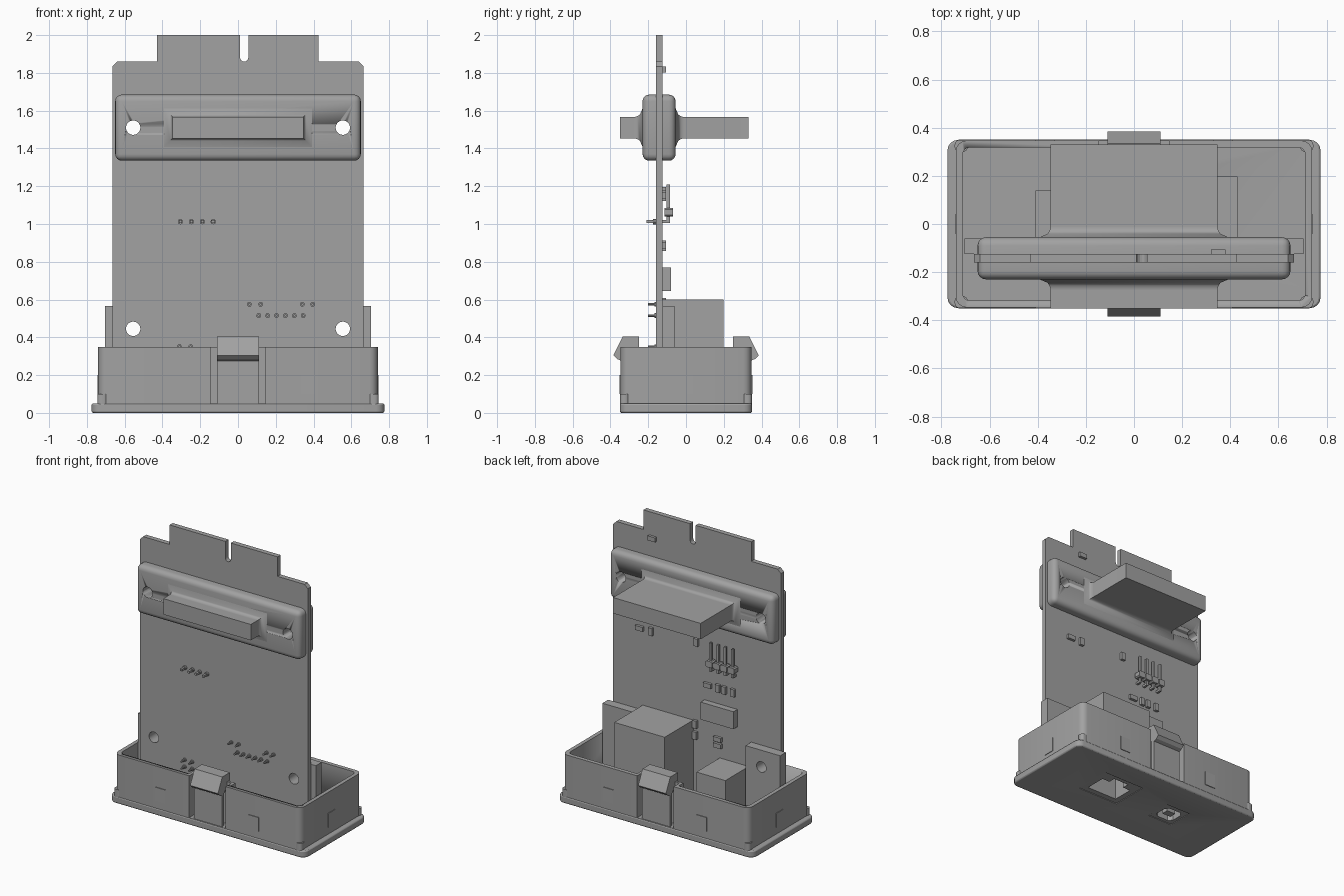
import bpy, bmesh, math
from mathutils import Vector, Matrix

default = bpy.data.objects.get("Cube")
if default:
    bpy.data.objects.remove(default)

grey = bpy.data.materials.new("plain_grey")
grey.use_nodes = True
GREY = (0.36, 0.36, 0.36, 1)
grey.diffuse_color = GREY
grey.node_tree.nodes["Principled BSDF"].inputs["Base Color"].default_value = GREY


def finish(bm, name, smooth=False):
    bmesh.ops.recalc_face_normals(bm, faces=bm.faces)
    mesh = bpy.data.meshes.new(name)
    bm.to_mesh(mesh)
    bm.free()
    mesh.materials.append(grey)
    ob = bpy.data.objects.new(name, mesh)
    bpy.context.collection.objects.link(ob)
    if smooth:
        bpy.ops.object.select_all(action='DESELECT')
        ob.select_set(True)
        bpy.context.view_layer.objects.active = ob
        bpy.ops.object.shade_smooth_by_angle(angle=math.radians(35))
    return ob


def box(name, x, y, z, r=0, axis=None, segs=4):
    """Box from ranges; rounds edges along one axis, or all edges."""
    bm = bmesh.new()
    bmesh.ops.create_cube(bm, size=1)
    for v in bm.verts:
        v.co = Vector([(a + b) / 2 + c * (b - a) for (a, b), c in zip((x, y, z), v.co)])
    if r:
        edges = [e for e in bm.edges if axis is None
                 or abs((e.verts[0].co - e.verts[1].co).normalized()[axis]) > 0.9]
        bmesh.ops.bevel(bm, geom=edges, offset=r, segments=segs, profile=0.5, affect='EDGES')
    return finish(bm, name, bool(r))


def prism(name, pts, place, depth):
    """Extrude a flat outline; place(a, b, t) maps it into space."""
    bm = bmesh.new()
    lo, hi = [[bm.verts.new(place(a, b, t)) for a, b in pts] for t in depth]
    bm.faces.new(lo)
    bm.faces.new(hi)
    n = len(pts)
    for i in range(n):
        bm.faces.new((lo[i], lo[(i + 1) % n], hi[(i + 1) % n], hi[i]))
    return finish(bm, name)


def rod(name, p, q, r, sides=10):
    p, q = Vector(p), Vector(q)
    bm = bmesh.new()
    turn = (q - p).to_track_quat('Z', 'Y').to_matrix().to_4x4()
    bmesh.ops.create_cone(bm, cap_ends=True, segments=sides, radius1=r, radius2=r,
                          depth=(q - p).length, matrix=Matrix.Translation((p + q) / 2) @ turn)
    return finish(bm, name, True)


def cut(target, *cutters):
    for c in cutters:
        m = target.modifiers.new("cut", 'BOOLEAN')
        m.operation, m.solver, m.object = 'DIFFERENCE', 'EXACT', c
        c.hide_render = True
        bpy.context.view_layer.objects.active = target
        bpy.ops.object.modifier_apply(modifier=m.name)
        bpy.data.objects.remove(c)


def sym(a):
    return (-a, a)


def hole(x, z, r=0.038):
    return rod("hole_cutter", (x, -0.5, z), (x, 0.5, z), r, 32)


# Circuit board with edge tab and rounded key slot
BACK = -0.125
slot = [(0.033 + 0.022 * math.cos(t), 1.882 - 0.022 * math.sin(t))
        for t in [math.pi * i / 8 for i in range(9)]]
outline = [(-0.665, 0.05), (0.665, 0.05), (0.665, 1.835), (0.64, 1.86), (0.425, 1.86),
           (0.425, 2), (0.055, 2)] + slot + [(0.011, 2), (-0.43, 2), (-0.43, 1.86),
                                             (-0.64, 1.86), (-0.665, 1.835)]
board = prism("circuit_board", outline, lambda a, b, t: (a, t, b), (-0.16, BACK))
cut(board, *[hole(s * 0.555, z) for s in (-1, 1) for z in (0.445, 1.51)])

# Rounded clamp around the board
clamp = box("clamp", sym(0.65), (-0.23, -0.055), (1.335, 1.685), 0.035)
cut(clamp, *[hole(s * 0.555, 1.51) for s in (-1, 1)])


# Clamp tongues, each with a concave flare at its root
def tongue(name, root, tip):
    d = 1 if tip > root else -1
    bm = bmesh.new()
    rings, flare = [], 0.045
    steps = [(root - d * 0.02, flare)]
    for i in range(6):
        t = math.pi / 2 * i / 5
        steps.append((root + d * flare * math.sin(t), flare * (1 - math.cos(math.pi / 2 - t))
                      if i else flare))
    steps[-1] = (root + d * flare, 0)
    steps = [(y, flare * (1 - math.sqrt(max(0, 1 - (1 - min(1, max(0, d * (y - root) / flare))) ** 2))))
             for y, _ in steps] + [(tip, 0)]
    for y, g in steps:
        w, h = 0.347 + g, 0.057 + g
        rings.append([bm.verts.new((a * w, y, 1.51 + b * h))
                      for a, b in ((-1, -1), (1, -1), (1, 1), (-1, 1))])
    for p, q in zip(rings, rings[1:]):
        for i in range(4):
            j = (i + 1) % 4
            bm.faces.new((p[i], p[j], q[j], q[i]))
    bm.faces.new(rings[0])
    bm.faces.new(rings[-1])
    finish(bm, name, True)


tongue("front_grip", -0.23, -0.35)
tongue("rear_tongue", -0.055, 0.33)

# Base plate with connector openings
RJ, USB = (0.03, 0.43), (-0.41, -0.18)
base = box("base_plate", sym(0.775), sym(0.35), (0, 0.05), 0.045, 2)
cut(base, box("network_opening", (0.07, 0.39), (-0.1, 0.17), (-0.1, 0.2)),
    box("usb_opening", (-0.39, -0.2), (-0.08, 0.11), (-0.1, 0.2)))
bev = base.modifiers.new("soft_edge", 'BEVEL')
bev.width, bev.segments = 0.008, 2

# Tray walls, hollow, open where the clips sit
tray = box("tray_wall", sym(0.74), sym(0.347), (0.04, 0.35), 0.045, 2)
cut(tray, box("tray_cutter", sym(0.712), sym(0.318), (0, 0.5), 0.03, 2),
    *[box("clip_gap", sym(0.145), (min(s * 0.28, s * 0.5), max(s * 0.28, s * 0.5)), (0.05, 0.5))
      for s in (-1, 1)])
for sx in (-1, 1):
    for sy in (-1, 1):
        box("corner_foot", sorted((sx * 0.69, sx * 0.745)), sorted((sy * 0.3, sy * 0.349)),
            (0.04, 0.1), 0.02, 2)

# Clips, their pockets and small wall bumps
hook = [(0.315, 0.05), (0.34, 0.05), (0.34, 0.275), (0.365, 0.285), (0.385, 0.305),
        (0.335, 0.405), (0.25, 0.405), (0.25, 0.35), (0.315, 0.28)]
for s, side in ((-1, "front"), (1, "rear")):
    prism(side + "_clip", [(s * a, b) for a, b in hook], lambda a, b, t: (t, a, b), sym(0.11))
    for sx in (-1, 1):
        box(side + "_clip_pocket_side", sorted((sx * 0.145, sx * 0.165)),
            sorted((s * 0.265, s * 0.345)), (0.045, 0.35))
        box(side + "_wall_bump", sorted((sx * 0.33, sx * 0.41)),
            sorted((s * 0.34, s * 0.352)), (0.1, 0.2))
    box(side + "_clip_pocket_back", sym(0.165), sorted((s * 0.265, s * 0.28)), (0.045, 0.35))
    box("side_wall_bump", sorted((s * 0.735, s * 0.744)), sym(0.04), (0.1, 0.2))

# Board mounting posts
for s in (-1, 1):
    post = box("board_post", sorted((s * 0.43, s * 0.705)), (BACK, -0.06), (0.05, 0.565))
    cut(post, hole(s * 0.555, 0.445))

# Network socket and USB socket, with cavities facing down
network = box("network_socket", RJ, (BACK, 0.198), (0.006, 0.6))
cut(network, box("port_cavity", (0.11, 0.35), (-0.06, 0.09), (-0.1, 0.3)),
    box("latch_cavity", (0.17, 0.29), (0.05, 0.14), (-0.1, 0.3)))
usb = box("usb_socket", USB, (BACK, 0.14), (0.006, 0.385))
cut(usb, box("usb_cavity", (-0.365, -0.225), (-0.055, 0.075), (-0.1, 0.2), 0.025, 2, 1))
box("usb_tongue", (-0.33, -0.26), (-0.015, 0.035), (0.012, 0.25))

# Pin header with bent pins
for x in (-0.305, -0.247, -0.189, -0.131):
    box("header_block", (x - 0.026, x + 0.026), (-0.115, -0.07), (1.04, 1.085), 0.008, 1, 1)
    box("header_pin_upright", (x - 0.008, x + 0.008), (-0.102, -0.086), (1.005, 1.21))
    box("header_pin_foot", (x - 0.008, x + 0.008), (-0.21, -0.086), (1.005, 1.02))
    rod("header_solder", (x, -0.175, 1.012), (x, -0.15, 1.012), 0.014)

# Solder pins on the front of the board
joints = [(x, 0.575) for x in (0.06, 0.12, 0.34, 0.395)]
joints += [(0.11 + 0.047 * i, 0.515) for i in range(6)]
joints += [(x, z) for x in (-0.31, -0.25) for z in (0.35, 0.3)]
for x, z in joints:
    rod("solder_joint", (x, -0.168, z), (x, -0.15, z), 0.013)
    rod("solder_pin", (x, -0.2, z), (x, -0.15, z), 0.007)

# Chips on the back of the board
box("main_chip", (-0.32, -0.06), (BACK, -0.08), (0.645, 0.77))
wide = [(0.35, 1.818), (0.45, 1.15), (-0.09, 0.885), (-0.17, 0.52), (-0.17, 0.475)]
tall = [(0.36, 1.15), (0, 1.17), (-0.17, 0.885), (-0.22, 0.885), (-0.29, 0.885),
        (0.01, 0.58), (0.01, 0.5)]
for parts, w, h in ((wide, 0.03, 0.016), (tall, 0.016, 0.027)):
    for x, z in parts:
        box("small_chip", (x - w, x + w), (BACK, -0.106), (z - h, z + h))
